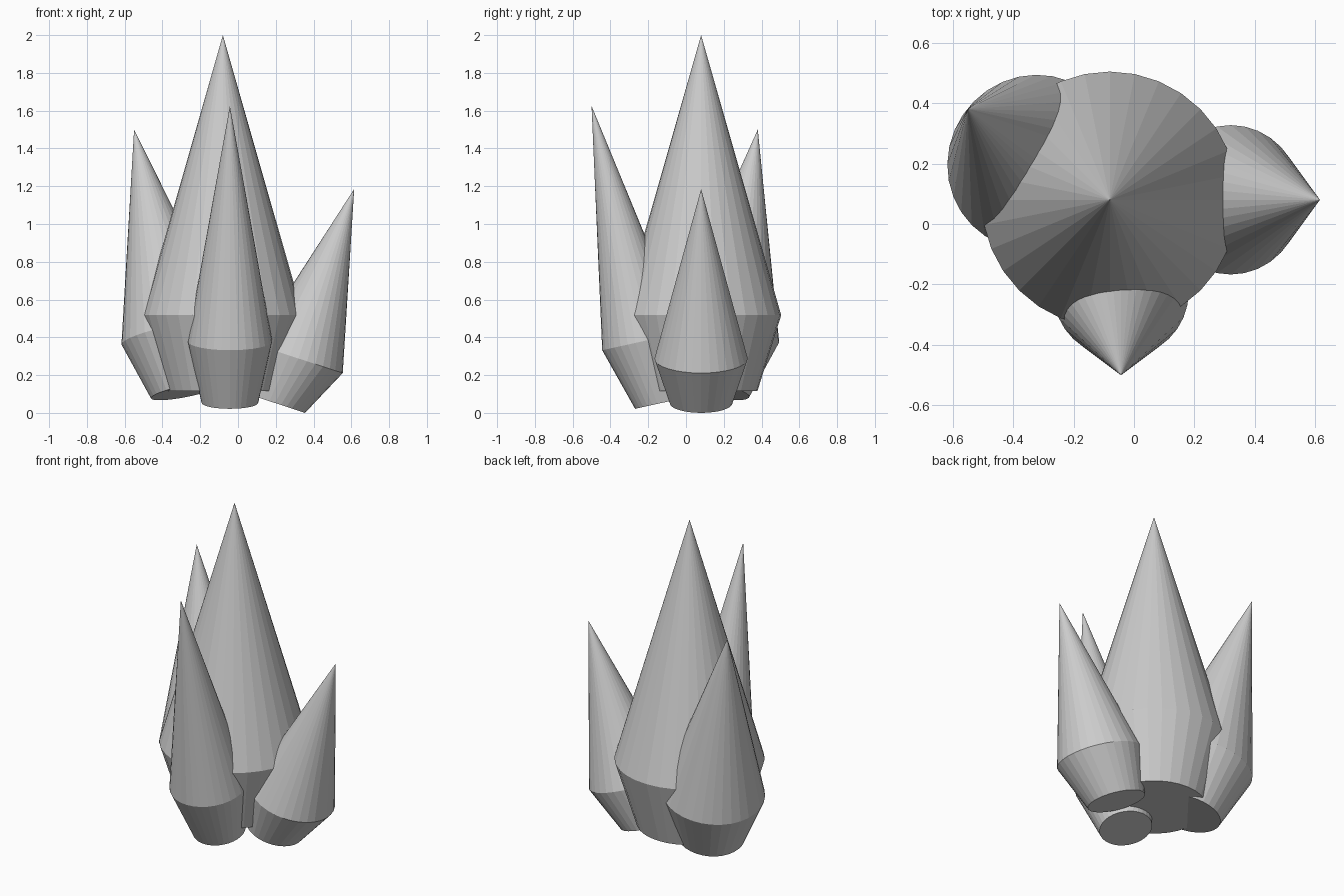
import bpy, bmesh, math
from mathutils import Vector

if "Cube" in bpy.data.objects:
    bpy.data.objects.remove(bpy.data.objects["Cube"])

SIDES = 32


def ring(bm, centre, radius, normal):
    """Circle of vertices around centre, tilted to face along normal."""
    rot = Vector((0, 0, 1)).rotation_difference(Vector(normal).normalized())
    verts = []
    for i in range(SIDES):
        a = 2 * math.pi * i / SIDES
        p = rot @ Vector((radius * math.cos(a), radius * math.sin(a), 0))
        verts.append(bm.verts.new(Vector(centre) + p))
    return verts


def crystal(name, base, base_r, waist, waist_r, tip):
    """Closed spike: narrow base, wide waist, pointed tip."""
    bm = bmesh.new()
    axis = Vector(tip) - Vector(waist)
    low = ring(bm, base, base_r, axis)
    mid = ring(bm, waist, waist_r, axis)
    top = bm.verts.new(tip)
    bm.faces.new(low[::-1])
    for i in range(SIDES):
        j = (i + 1) % SIDES
        bm.faces.new((low[i], low[j], mid[j], mid[i]))
        bm.faces.new((mid[i], mid[j], top))
    mesh = bpy.data.meshes.new(name)
    bm.to_mesh(mesh)
    bm.free()
    obj = bpy.data.objects.new(name, mesh)
    bpy.context.collection.objects.link(obj)


# Tall upright centre spike
crystal("centre_crystal", (-0.08, 0.08, 0.115), 0.298,
        (-0.08, 0.08, 0.517), 0.424, (-0.08, 0.08, 2.0))
# Three smaller spikes leaning outwards
crystal("front_crystal", (-0.043, -0.123, 0.054), 0.15,
        (-0.043, -0.225, 0.38), 0.224, (-0.043, -0.50, 1.625))
crystal("right_crystal", (0.197, 0.08, 0.052), 0.166,
        (0.32, 0.08, 0.288), 0.247, (0.615, 0.08, 1.185))
crystal("back_left_crystal", (-0.27, 0.143, 0.116), 0.195,
        (-0.33, 0.204, 0.42), 0.293, (-0.55, 0.38, 1.50))
